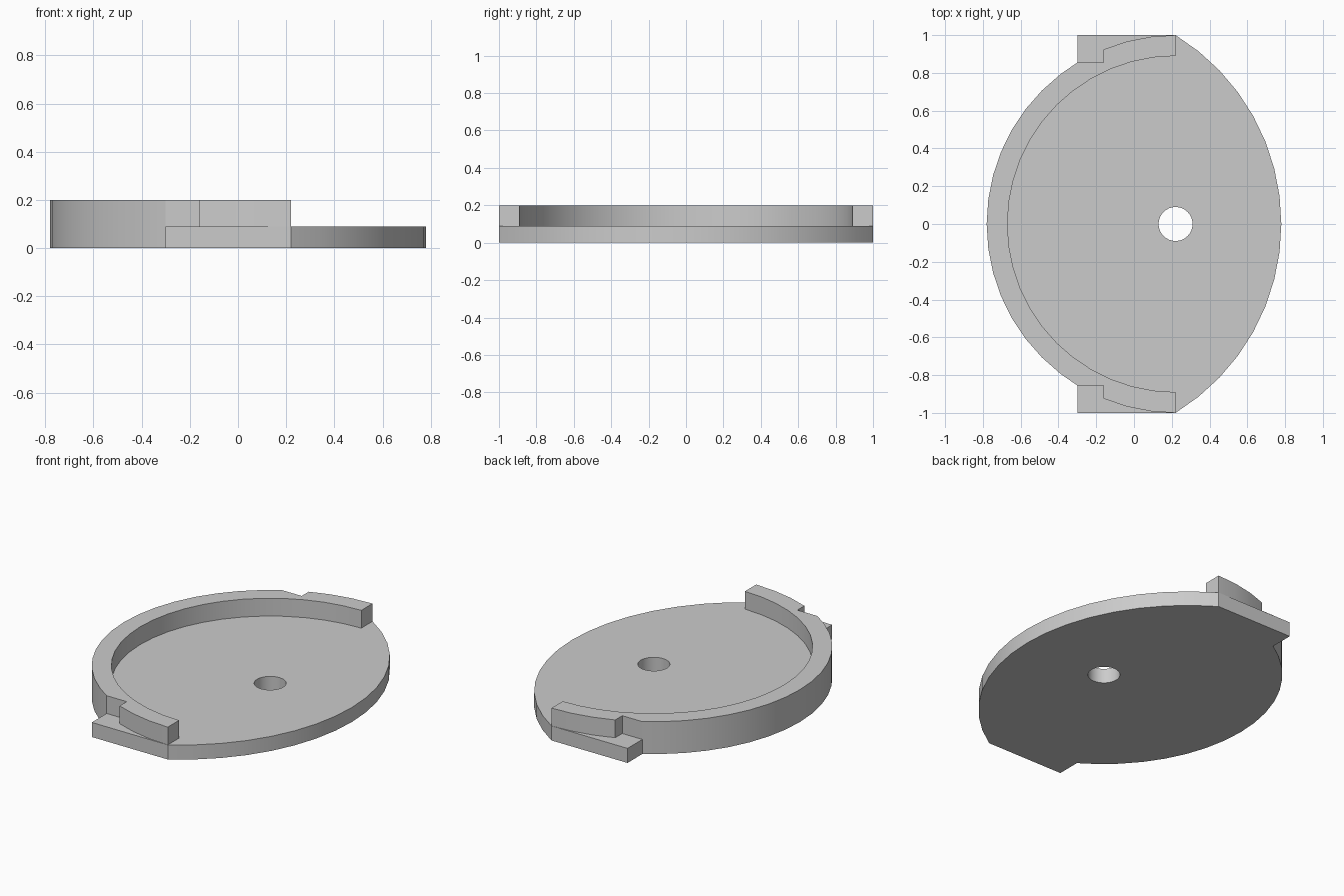
import bpy
import bmesh
from math import sin, cos, radians, degrees, asin

cube = bpy.data.objects.get("Cube")
if cube:
    bpy.data.objects.remove(cube, do_unlink=True)

CX = 0.22            # shared centre of the rim, the disc and the hole
PLATE, TOP = 0.09, 0.20
TAB_X, TAB_Y = -0.30, 0.855

grey = bpy.data.materials.new("light_grey")
grey.use_nodes = True
colour = (0.6, 0.6, 0.6, 1)
grey.diffuse_color = colour
grey.node_tree.nodes["Principled BSDF"].inputs["Base Color"].default_value = colour


def arc(cx, r, start, end, steps):
    """Points along an arc, angles in degrees."""
    angles = [radians(start + (end - start) * i / steps) for i in range(steps + 1)]
    return [(cx + r * cos(a), r * sin(a)) for a in angles]


def prism(name, outline, z0, z1):
    """Extrude a closed outline between two heights."""
    bm = bmesh.new()
    face = bm.faces.new([bm.verts.new((x, y, z0)) for x, y in outline])
    ext = bmesh.ops.extrude_face_region(bm, geom=[face])
    verts = [v for v in ext["geom"] if isinstance(v, bmesh.types.BMVert)]
    bmesh.ops.translate(bm, verts=verts, vec=(0, 0, z1 - z0))
    bmesh.ops.recalc_face_normals(bm, faces=bm.faces)
    mesh = bpy.data.meshes.new(name)
    bm.to_mesh(mesh)
    bm.free()
    mesh.materials.append(grey)
    obj = bpy.data.objects.new(name, mesh)
    bpy.context.collection.objects.link(obj)
    return obj


def combine(obj, other, operation):
    """Apply a boolean and remove the helper."""
    bpy.context.view_layer.objects.active = obj
    mod = obj.modifiers.new(operation, "BOOLEAN")
    mod.operation, mod.solver, mod.object = operation, "EXACT", other
    bpy.ops.object.modifier_apply(modifier=mod.name)
    bpy.data.objects.remove(other, do_unlink=True)


# Plate: half disc on the left, shallow arc on the right, square tabs at both ends
sag = 1 - 2 * CX
front_r = (1 + sag ** 2) / (2 * sag)
half = degrees(asin(1 / front_r))
tab = [(CX, 1), (TAB_X, 1), (TAB_X, TAB_Y)]
tab_mirror = [(x, -y) for x, y in reversed(tab)]
rim_back = arc(CX, 1, 127.5, 232.5, 14)
nose = arc(1 - CX - front_r, front_r, -half, half, 16)[1:-1]
plate = prism("cam_plate", tab + rim_back + tab_mirror + nose, 0, PLATE)

# Raised rim along the half disc, notched above each tab
lip = arc(CX, 1, 90, 112.5, 3)
lip += [(lip[-1][0], TAB_Y), (TAB_X, TAB_Y)]
lip_mirror = [(x, -y) for x, y in reversed(lip)]
inner = arc(CX, 0.89, 270, 90, 24)
rim = prism("raised_rim", lip + rim_back + lip_mirror + inner, 0, TOP)
combine(plate, rim, "UNION")

# Pivot hole
hole = prism("hole_cutter", arc(CX, 0.09, 0, 360, 32)[:-1], -0.1, TOP)
combine(plate, hole, "DIFFERENCE")

bpy.ops.object.select_all(action="DESELECT")
plate.select_set(True)
bpy.context.view_layer.objects.active = plate
bpy.ops.object.shade_smooth_by_angle(angle=radians(20))
